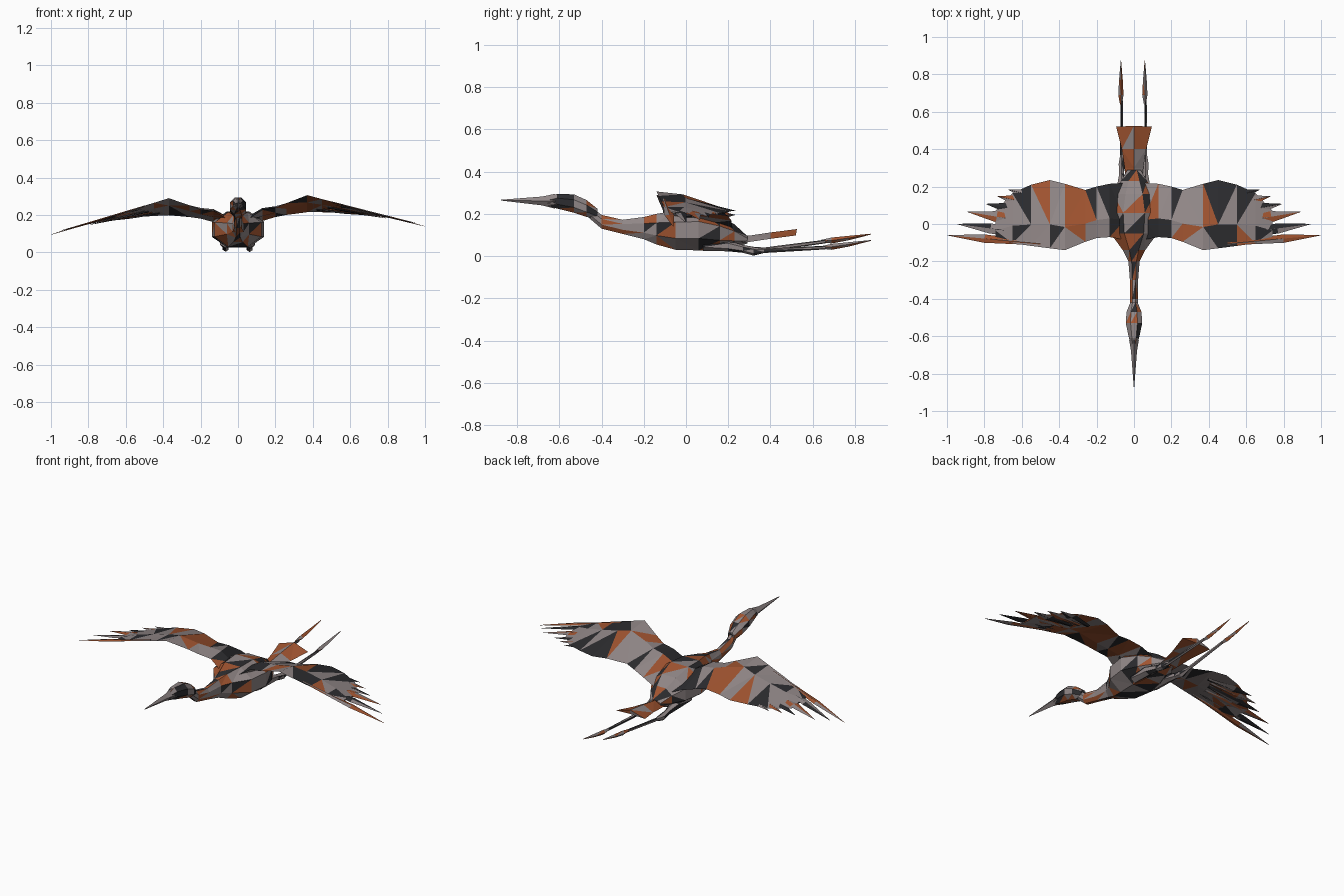
import bpy, bmesh, math, random
from mathutils import Vector

random.seed(4)


def material(name, rgb):
    m = bpy.data.materials.new(name)
    m.diffuse_color = (*rgb, 1)
    return m


GREY = material("grey_plumage", (0.28, 0.24, 0.24))
RUST = material("rust_plumage", (0.36, 0.09, 0.03))
DARK = material("dark_plumage", (0.025, 0.025, 0.028))


def loft(name, rings, mats=(GREY,)):
    """Skin closed rings with equal point counts; faces get a mottled choice of mats."""
    bm = bmesh.new()
    rows = [[bm.verts.new(p) for p in r] for r in rings]
    n = len(rows[0])
    for a, b in zip(rows, rows[1:]):
        for i in range(n):
            j = (i + 1) % n
            bm.faces.new((a[i], a[j], b[j], b[i]))
    bm.faces.new(rows[0])
    bm.faces.new(rows[-1])
    bmesh.ops.remove_doubles(bm, verts=bm.verts, dist=1e-5)
    bmesh.ops.triangulate(bm, faces=bm.faces)
    bmesh.ops.recalc_face_normals(bm, faces=bm.faces)
    for f in bm.faces:
        f.material_index = random.randrange(len(mats))
    me = bpy.data.meshes.new(name)
    bm.to_mesh(me)
    bm.free()
    for m in mats:
        me.materials.append(m)
    ob = bpy.data.objects.new(name, me)
    bpy.context.collection.objects.link(ob)
    return ob


def ring(y, zb, zt, hw, n=8, cx=0.0):
    """Upright n-sided section at y, from zb to zt, half width hw."""
    k = 1 / math.cos(math.pi / n) if n > 4 else 1
    off = math.pi / n if n > 4 else 0
    c, h = (zb + zt) / 2, (zt - zb) / 2
    return [(cx + hw * k * math.cos(off + i * math.tau / n), y,
             c + h * k * math.sin(off + i * math.tau / n)) for i in range(n)]


MOTTLE = (GREY, GREY, RUST, DARK)

# Body and neck
loft("body_and_neck", [ring(*s) for s in (
    (-0.47, 0.19, 0.25, 0.018), (-0.40, 0.13, 0.195, 0.022),
    (-0.30, 0.105, 0.172, 0.022), (-0.20, 0.08, 0.185, 0.03),
    (-0.14, 0.055, 0.20, 0.06), (-0.05, 0.03, 0.215, 0.125),
    (0.06, 0.027, 0.22, 0.14), (0.16, 0.027, 0.19, 0.11),
    (0.23, 0.04, 0.15, 0.07), (0.29, 0.06, 0.095, 0.035))], MOTTLE)

# Head
loft("head", [ring(*s) for s in (
    (-0.655, 0.238, 0.275, 0.014), (-0.61, 0.225, 0.295, 0.027),
    (-0.53, 0.205, 0.292, 0.044), (-0.47, 0.185, 0.265, 0.04),
    (-0.42, 0.175, 0.225, 0.02))], MOTTLE)

# Beak
loft("beak", [ring(*s, 4) for s in (
    (-0.62, 0.225, 0.295, 0.026), (-0.68, 0.24, 0.282, 0.016),
    (-0.875, 0.263, 0.267, 0.001))], (GREY,))

# Tail: a fan with a raised centre ridge
loft("tail", [[(-w, y, z), (0, y + d, z + 0.03), (w, y, z), (0, y, z + 0.004)]
              for y, z, w, d in ((0.18, 0.06, 0.04, 0), (0.30, 0.067, 0.05, 0),
                                 (0.40, 0.082, 0.065, 0), (0.52, 0.098, 0.095, 0.005))],
     (GREY, RUST, RUST))

# Wing sections: x, leading y, leading z, trailing y, trailing z, thickness
WING = ((0.05, -0.085, 0.175, 0.22, 0.13, 0.03), (0.13, -0.07, 0.225, 0.215, 0.165, 0.03),
        (0.20, -0.075, 0.235, 0.20, 0.185, 0.025), (0.26, -0.095, 0.258, 0.182, 0.195, 0.022),
        (0.37, -0.14, 0.298, 0.215, 0.207, 0.018), (0.45, -0.13, 0.275, 0.235, 0.205, 0.015),
        (0.55, -0.117, 0.247, 0.21, 0.20, 0.012), (0.65, -0.103, 0.218, 0.165, 0.188, 0.01),
        (0.74, -0.092, 0.190, 0.07, 0.177, 0.008))

# Flight feathers: root x, y, z, then tip x, y, z and width
FEATHERS = ((0.50, -0.105, 0.258, 0.998, -0.06, 0.118, 0.045),
            (0.50, -0.06, 0.25, 0.945, 0.0, 0.138, 0.055),
            (0.50, 0.0, 0.235, 0.89, 0.065, 0.152, 0.06),
            (0.48, 0.05, 0.228, 0.79, 0.107, 0.166, 0.06),
            (0.46, 0.09, 0.222, 0.73, 0.148, 0.178, 0.06),
            (0.42, 0.12, 0.218, 0.67, 0.183, 0.186, 0.06))
ROLL = 0.022  # the bird banks slightly

for s, side in ((1, "left"), (-1, "right")):
    def place(x, y, z):
        return Vector((s * x, y, z + ROLL * s * x))

    sections = []
    for x, ly, lz, ty, tz, t in WING:
        my, mz = ly + 0.35 * (ty - ly), lz + 0.35 * (tz - lz)
        sections.append([place(x, ly, lz), place(x, my, mz + t),
                         place(x, ty, tz), place(x, my, mz - t * 0.4)])
    loft(side + "_wing", sections, MOTTLE)

    for i, (x0, y0, z0, x1, y1, z1, w) in enumerate(FEATHERS):
        a, b = place(x0, y0, z0), place(x1, y1, z1)
        across = (b - a).cross(Vector((0, 0, 1))).normalized() * s

        def section(f, width, t):
            c, up = a.lerp(b, f), Vector((0, 0, t))
            wide = across * width / 2
            return [c - wide, c + up, c + wide, c - up]

        loft(f"{side}_feather_{i + 1}", [section(0, w * 0.4, 0.004), section(0.6, w, 0.005),
                                         section(1, 0.002, 0.001)],
             (DARK, GREY) if i % 2 else (GREY, RUST))

    # Trailing legs: thigh, knee, thin shank and pointed closed foot
    cx, dz = (0.062, 0.0) if s > 0 else (-0.066, 0.03)
    lift = lambda y: dz * max(0, (y - 0.3) / 0.38)
    leg = ((0.08, 0.03, 0.09, 0.03), (0.20, 0.026, 0.07, 0.025), (0.27, 0.018, 0.05, 0.013),
           (0.32, 0.005, 0.04, 0.016), (0.37, 0.016, 0.034, 0.008), (0.66, 0.033, 0.048, 0.006))
    loft(side + "_leg", [ring(y, zb + lift(y), zt + lift(y), hw, 6, cx)
                         for y, zb, zt, hw in leg], (GREY, DARK, GREY))
    foot = ((0.64, 0.035, 0.047, 0.005), (0.69, 0.03, 0.058, 0.014),
            (0.77, 0.045, 0.066, 0.01), (0.875, 0.072, 0.076, 0.001))
    loft(side + "_foot", [ring(y, zb + dz, zt + dz, hw, 4, cx - 0.004)
                          for y, zb, zt, hw in foot], (GREY, RUST))
